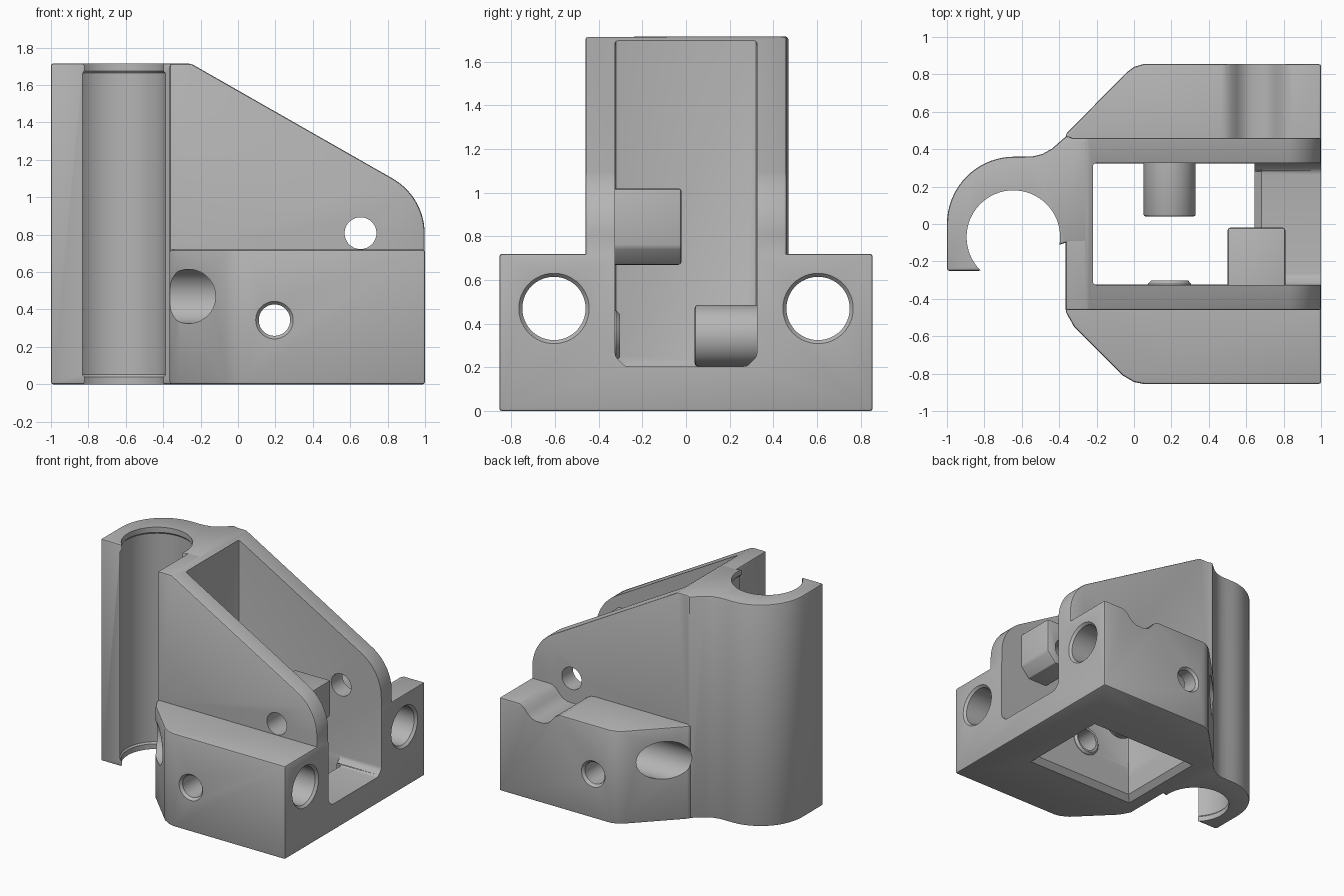
import bpy, bmesh, math
from mathutils import Vector

if "Cube" in bpy.data.objects:
    bpy.data.objects.remove(bpy.data.objects["Cube"])

grey = bpy.data.materials.new("plain_grey")
grey.use_nodes = True
COLOUR = (0.46, 0.46, 0.46, 1)
grey.diffuse_color = COLOUR
grey.node_tree.nodes["Principled BSDF"].inputs["Base Color"].default_value = COLOUR

PLACE = {"x": lambda a, b, c: (c, a, b),
         "y": lambda a, b, c: (a, c, b),
         "z": lambda a, b, c: (a, b, c)}


def finish(name, bm, bevel=0):
    bmesh.ops.recalc_face_normals(bm, faces=bm.faces)
    if bevel:
        sharp = [e for e in bm.edges if e.calc_face_angle(0) > math.radians(25)]
        bmesh.ops.bevel(bm, geom=sharp, offset=bevel, segments=2,
                        profile=0.5, affect="EDGES")
    mesh = bpy.data.meshes.new(name)
    bm.to_mesh(mesh)
    bm.free()
    mesh.materials.append(grey)
    obj = bpy.data.objects.new(name, mesh)
    bpy.context.collection.objects.link(obj)
    return obj


def loft(name, rings, bevel=0):
    """Closed solid through a list of matching point rings."""
    bm = bmesh.new()
    rows = [[bm.verts.new(p) for p in ring] for ring in rings]
    n = len(rows[0])
    for low, high in zip(rows, rows[1:]):
        for i in range(n):
            j = (i + 1) % n
            bm.faces.new((low[i], low[j], high[j], high[i]))
    bm.faces.new(rows[0])
    bm.faces.new(rows[-1])
    return finish(name, bm, bevel)


def prism(name, axis, points, lo, hi, bevel=0):
    return loft(name, [[PLACE[axis](a, b, c) for a, b in points] for c in (lo, hi)], bevel)


def arc(ca, cb, r, start, end, steps):
    angles = [math.radians(start + (end - start) * i / steps) for i in range(steps + 1)]
    return [(ca + r * math.cos(t), cb + r * math.sin(t)) for t in angles]


def lathe(name, axis, centre, profile, bevel=0):
    """Round solid along an axis; profile is (position, radius) pairs."""
    return loft(name, [[PLACE[axis](a, b, c) for a, b in arc(*centre, r, 0, 360, 64)[:-1]]
                       for c, r in profile], bevel)


def rect(a0, b0, a1, b1):
    return [(a0, b0), (a1, b0), (a1, b1), (a0, b1)]


def combine(target, tool, operation):
    mod = target.modifiers.new(operation.title(), "BOOLEAN")
    mod.operation, mod.object, mod.solver = operation, tool, "EXACT"
    bpy.context.view_layer.objects.active = target
    bpy.ops.object.modifier_apply(modifier=mod.name)
    bpy.data.objects.remove(tool)


HEIGHT, EDGE = 1.715, 0.012

# Wide base with slanted wings
base_plan = [(-0.365, -0.47), (-0.32, -0.55), (-0.06, -0.81),
             (0.0, -0.845), (0.05, -0.855), (1, -0.855), (1, 0.855),
             (0.05, 0.855), (0.0, 0.84), (-0.04, 0.81), (-0.365, 0.48)]
bracket = prism("bracket_body", "z", base_plan, 0, 0.72, EDGE)

# Tall sloping upright with a rounded nose
side = [(-0.365, 0.1), (-0.365, HEIGHT - 0.001), (-0.25, HEIGHT - 0.001)]
side += arc(0.658, 0.805, 0.34, 60, 0, 14) + [(0.998, 0.1)]
upright = prism("upright", "y", side, -0.461, 0.461, EDGE)

# Hooked clamp along the left-hand edge
clamp_plan = [(-1, -0.25)] + arc(-0.64, 0, 0.36, 180, 90, 18)
clamp_plan += [(-0.59, 0.36), (-0.54, 0.362), (-0.49, 0.374), (-0.44, 0.402),
               (-0.36, 0.472), (-0.3, 0.45), (-0.25, 0.45), (-0.25, -0.1),
               (-0.365, -0.1), (-0.83, -0.25)]
clamp = prism("clamp", "z", clamp_plan, 0, HEIGHT, EDGE)

for part in (upright, clamp):
    combine(bracket, part, "UNION")

# Clamp bore with a lip at each end
bore = lathe("bore", "z", (-0.645, -0.07),
             [(-0.1, 0.25), (0.04, 0.25), (0.052, 0.26), (1.663, 0.26),
              (1.675, 0.25), (1.8, 0.25)])

# Open channel and its floor opening, flared underneath
channel = prism("channel", "x", [(-0.325, 0.25), (-0.28, 0.205), (0.28, 0.205),
                                 (0.325, 0.25), (0.325, 2), (-0.325, 2)],
                -0.22, 1.2, 0.015)
opening = loft("opening", [[(x, y, z) for x, y in rect(-0.219 - f, -0.324 - f, 0.645 + f, 0.324 + f)]
                           for z, f in ((-0.01, 0.05), (0.04, 0), (0.17, 0), (0.3, 0))])
floor_edge = prism("floor_edge", "y", [(0.6, 0.165), (0.645, 0.165), (0.685, 0.21), (0.6, 0.21)],
                   -0.28, 0.28)

# Rounded trough across the back wing
trough = prism("trough", "y", [(0.46, 0.8), (0.46, 0.721), (0.49, 0.715), (0.52, 0.7),
                               (0.55, 0.665), (0.58, 0.635), (0.62, 0.62),
                               (0.69, 0.62), (0.73, 0.635), (0.76, 0.665),
                               (0.79, 0.7), (0.82, 0.715), (0.85, 0.721), (0.85, 0.8)],
               0.461, 1)
for cutter in (bore, channel, opening, floor_edge, trough):
    combine(bracket, cutter, "DIFFERENCE")

# Posts on the channel walls
nose_post = prism("nose_post", "y", [(0.5, 1.02), (0.5, 0.75), (0.57, 0.67),
                                     (0.74, 0.67), (0.81, 0.75), (0.81, 1.02)],
                  -0.4, -0.02, 0.014)
round_post = lathe("round_post", "y", (0.19, 0.345), [(0.04, 0.14), (0.4, 0.14)], 0.012)
low_boss = lathe("low_boss", "y", (0.19, 0.345), [(-0.4, 0.115), (-0.32, 0.115), (-0.303, 0.1)])
for part in (nose_post, round_post, low_boss):
    combine(bracket, part, "UNION")

# Bolt holes along the wings and through the walls
holes = [lathe("wing_hole", "x", (y, 0.47),
               [(-0.6, 0.145), (0.982, 0.145), (1.002, 0.163), (1.1, 0.163)])
         for y in (-0.605, 0.605)]
holes.append(lathe("cross_hole", "y", (0.195, 0.343),
                   [(-1, 0.102), (-0.857, 0.102), (-0.835, 0.084),
                    (0.835, 0.084), (0.857, 0.102), (1, 0.102)]))
holes.append(lathe("nose_hole", "y", (0.655, 0.808), [(-1, 0.085), (1, 0.085)]))
for cutter in holes:
    combine(bracket, cutter, "DIFFERENCE")

bpy.ops.object.select_all(action="DESELECT")
bracket.select_set(True)
bpy.context.view_layer.objects.active = bracket
bpy.ops.object.shade_smooth_by_angle(angle=math.radians(28))
